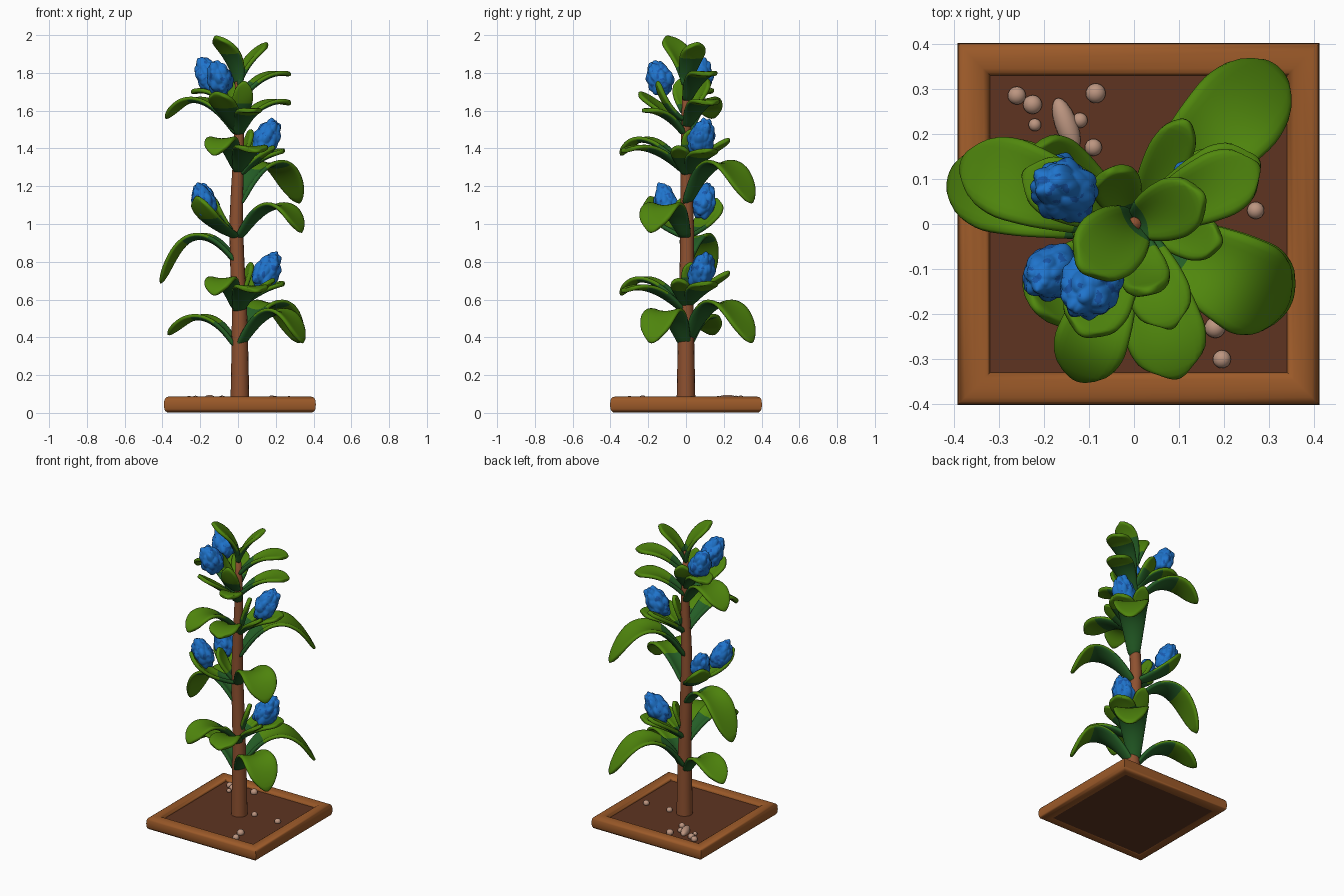
import bpy, bmesh, math
from mathutils import Vector, noise

if "Cube" in bpy.data.objects:
    bpy.data.objects.remove(bpy.data.objects["Cube"])


def srgb(h):
    c = [int(h[i:i + 2], 16) / 255 for i in (0, 2, 4)]
    return [x / 12.92 if x <= 0.04045 else ((x + 0.055) / 1.055) ** 2.4 for x in c] + [1]


def mat(name, h):
    m = bpy.data.materials.new(name)
    m.diffuse_color = srgb(h)
    m.use_nodes = True
    m.node_tree.nodes["Principled BSDF"].inputs["Base Color"].default_value = m.diffuse_color
    return m


LIGHT = mat("leaf green", "50870D")
DARK = mat("deep green", "245E26")
BARK = mat("bark brown", "8E5130")
WOOD = mat("frame brown", "9C5A29")
SOIL = mat("soil brown", "5E3421")
STONE = mat("pebble tan", "BC9580")
BLUE = mat("flower blue", "1F74CC")
NAVY = mat("flower dark blue", "1858AC")


def finish(name, bm, mats, smooth=True):
    me = bpy.data.meshes.new(name)
    bm.to_mesh(me)
    bm.free()
    for m in mats:
        me.materials.append(m)
    for p in me.polygons:
        p.use_smooth = smooth
    ob = bpy.data.objects.new(name, me)
    bpy.context.collection.objects.link(ob)
    return ob


def lerp(table, t):
    for (a, x), (b, y) in zip(table, table[1:]):
        if t <= b:
            return x + (y - x) * (t - a) / (b - a)
    return table[-1][1]


WIDTH = [(0, .3), (.25, .7), (.5, .96), (.72, 1.06), (.9, .84), (1, .34)]


def leaf(name, az, root, mid, tip, half, cup=.5):
    """Curved leaf: root, mid and tip are (radius, height); half is half width."""
    a = math.radians(az)
    d, s = Vector((math.cos(a), math.sin(a), 0)), Vector((-math.sin(a), math.cos(a), 0))
    up = Vector((0, 0, 1))
    P = [Vector(p) for p in (root, mid, tip)]
    bm = bmesh.new()
    nu, nv, rows = 10, 6, []
    for i in range(nu + 1):
        t = i / nu
        p = P[0] * (2 * (t - .5) * (t - 1)) + P[1] * (4 * t * (1 - t)) + P[2] * (2 * t * (t - .5))
        g = (P[0] * (4 * t - 3) + P[1] * (4 - 8 * t) + P[2] * (4 * t - 1)).normalized()
        n = d * -g.y + up * g.x
        w = half * lerp(WIDTH, t)
        row = []
        for j in range(nv + 1):
            v = 2 * j / nv - 1
            row.append(bm.verts.new(d * p.x + up * p.y + s * (v * w)
                                    + n * (cup * w * v * v * (1 - 1.1 * t))
                                    - (d * g.x + up * g.y) * (.25 * half * v * v * t ** 4)))
        rows.append(row)
    for i in range(nu):
        for j in range(nv):
            f = bm.faces.new((rows[i][j], rows[i + 1][j], rows[i + 1][j + 1], rows[i][j + 1]))
            # dark near the stem, underside dark a little further out
            f.material_index = 2 if i < 3 else 1 if i < 6 else 0
    ob = finish(name, bm, [LIGHT, LIGHT, DARK, DARK])
    m = ob.modifiers.new("thickness", 'SOLIDIFY')
    m.thickness, m.offset, m.material_offset = .024, 0, 1
    m = ob.modifiers.new("round", 'SUBSURF')
    m.levels = m.render_levels = 1


def flower(name, centre, az, tilt=30, length=.108, width=.068):
    """Bumpy cone-shaped bloom leaning outward."""
    a, t = math.radians(az), math.radians(tilt)
    axis = Vector((math.cos(a) * math.sin(t), math.sin(a) * math.sin(t), math.cos(t)))
    q = axis.to_track_quat('Z', 'Y')
    c = Vector(centre)
    bm = bmesh.new()
    bmesh.ops.create_icosphere(bm, subdivisions=5, radius=1)
    for v in bm.verts:
        b = 1.13 - .3 * noise.voronoi(v.co * 1.7 + c * 9)[0][0]
        taper = 1 - .18 * v.co.z
        v.co = c + q @ Vector((v.co.x * width * taper * b, v.co.y * width * taper * b, v.co.z * length * b))
    for f in bm.faces:
        f.material_index = int(noise.noise(f.calc_center_median() * 45) > .35)
    finish(name, bm, [BLUE, NAVY])


# Square planter frame: rounded section swept round four corners
bm = bmesh.new()
rings = []
for k in range(4):
    a = math.radians(45 + 90 * k)
    ring = []
    for i in range(16):
        b = 2 * math.pi * i / 16
        sx, sz = [math.copysign(abs(x) ** .65, x) for x in (math.cos(b), math.sin(b))]
        r = (.365 + .037 * sx) * math.sqrt(2)
        ring.append(bm.verts.new((.01 + r * math.cos(a), r * math.sin(a), .044 + .043 * sz)))
    rings.append(ring)
for k in range(4):
    A, B = rings[k], rings[(k + 1) % 4]
    for i in range(16):
        bm.faces.new((A[i], B[i], B[(i + 1) % 16], A[(i + 1) % 16]))
bmesh.ops.recalc_face_normals(bm, faces=bm.faces)
frame = finish("planter_frame", bm, [WOOD])
bpy.context.view_layer.objects.active = frame
frame.select_set(True)
bpy.ops.object.shade_smooth_by_angle(angle=math.radians(50))

# Soil slab
bm = bmesh.new()
bmesh.ops.create_cube(bm, size=1)
for v in bm.verts:
    v.co = Vector((.01 + v.co.x * .7, v.co.y * .7, .035 + v.co.z * .056))
finish("soil", bm, [SOIL], False)

# Trunk: gently wandering tapered tube
bm = bmesh.new()
prev = None
for x, y, z, r in [(.01, 0, .04, .05), (.01, 0, .3, .045), (.008, 0, .55, .04), (-.004, .005, .8, .038),
                   (-.01, .006, 1.0, .036), (-.004, .002, 1.2, .032), (.005, 0, 1.4, .028),
                   (.006, 0, 1.6, .023), (0, 0, 1.8, .015)]:
    ring = [bm.verts.new((x + r * math.cos(i * math.pi / 8), y + r * math.sin(i * math.pi / 8), z)) for i in range(16)]
    if prev:
        for i in range(16):
            bm.faces.new((prev[i], prev[(i + 1) % 16], ring[(i + 1) % 16], ring[i]))
    prev = ring
bm.faces.new(prev)
finish("trunk", bm, [BARK])

# Pebbles: x, y, radius
for i, (x, y, r) in enumerate([(-.26, .285, .02), (-.225, .265, .021), (-.085, .29, .022), (-.22, .22, .014),
                               (-.15, .22, .026), (-.12, .23, .017), (-.09, .17, .019), (.18, -.23, .023),
                               (.195, -.3, .02), (.27, .03, .019), (.1, .03, .018)]):
    bm = bmesh.new()
    bmesh.ops.create_icosphere(bm, subdivisions=3, radius=r)
    long = 2.3 if r == .026 else 1
    for v in bm.verts:
        v.co.y *= long
        v.co = Vector((x + v.co.x - .3 * (v.co.y if long > 1 else 0), y + v.co.y, .071 + v.co.z * .95))
    finish("pebble_%d" % (i + 1), bm, [STONE])

# Two storeys of big leaves and blooms, the upper one repeating the lower
for tag, h in (("lower", 0), ("upper", .74)):
    leaf(tag + "_leaf_back_right", 47, (.01, .36 + h), (.25, .575 + h), (.475, .365 + h), .106)
    leaf(tag + "_leaf_front_left", -110, (.01, .54 + h), (.22, .70 + h), (.37, .62 + h), .08)
    leaf(tag + "_leaf_front", -74, (.01, .53 + h), (.2, .65 + h), (.36, .64 + h), .088)
    k = h * .95
    flower(tag + "_flower_right", (.155, .085, .755 + k), 32)
    leaf(tag + "_cup_right", 28, (.01, .56 + k), (.15, .645 + k), (.28, .69 + k), .078)
    leaf(tag + "_cup_back", 63, (.01, .57 + k), (.13, .66 + k), (.26, .75 + k), .05)
    leaf(tag + "_cup_inner", 20, (.02, .6 + k), (.05, .7 + k), (.075, .8 + k), .045)
    leaf(tag + "_cup_side", -12, (.02, .56 + k), (.11, .64 + k), (.2, .71 + k), .052)

# Single big leaves
leaf("leaf_right_low", -28, (.01, .34), (.23, .53), (.39, .365), .104)
leaf("leaf_right_middle", -29, (.01, .92), (.23, 1.09), (.385, .95), .106)
leaf("leaf_left_low", 159, (.01, .34), (.2, .5), (.4, .41), .088)
leaf("leaf_left_middle", 166, (.01, .79), (.24, .925), (.425, .68), .094)
leaf("leaf_left_high", 160, (.01, 1.47), (.22, 1.65), (.41, 1.555), .09)

# Left-hand blooms and their cups
flower("middle_flower_front", (-.185, -.11, 1.125), 210, 22, .1, .062)
flower("middle_flower_back", (-.175, .095, 1.125), 150, 22, .1, .062)
leaf("middle_cup_front", 221, (.01, .93), (.19, 1.01), (.29, 1.15), .082)
leaf("middle_cup_back", 145, (.01, .93), (.18, 1.01), (.28, 1.14), .074)
leaf("middle_cup_inner", 190, (.02, .94), (.09, 1.03), (.13, 1.14), .05)
flower("top_flower_left", (-.16, .075, 1.79), 155, 25, .1)
flower("top_flower_front", (-.1, -.14, 1.775), 235, 25, .098)
leaf("top_cup_left", 155, (.01, 1.56), (.14, 1.685), (.275, 1.695), .068)
leaf("top_cup_front", -115, (.01, 1.49), (.15, 1.60), (.275, 1.70), .075)
leaf("top_cup_inner", 195, (.01, 1.58), (.07, 1.66), (.12, 1.77), .05)
leaf("top_cup_side", -78, (.01, 1.55), (.1, 1.62), (.155, 1.76), .055)
leaf("top_cup_back", 115, (.01, 1.58), (.08, 1.66), (.13, 1.77), .055)
leaf("top_leaf_front", -70, (.01, 1.47), (.13, 1.575), (.25, 1.6), .068)

# Crown
leaf("crown_leaf_right_low", 27, (.01, 1.51), (.17, 1.63), (.315, 1.635), .078)
leaf("crown_leaf_right_high", 25, (.01, 1.65), (.16, 1.775), (.31, 1.79), .074)
leaf("crown_leaf_tip_left", 220, (0, 1.73), (.05, 1.88), (.16, 1.995), .08)
leaf("crown_leaf_tip_right", 22, (0, 1.73), (.07, 1.86), (.17, 1.96), .068)
